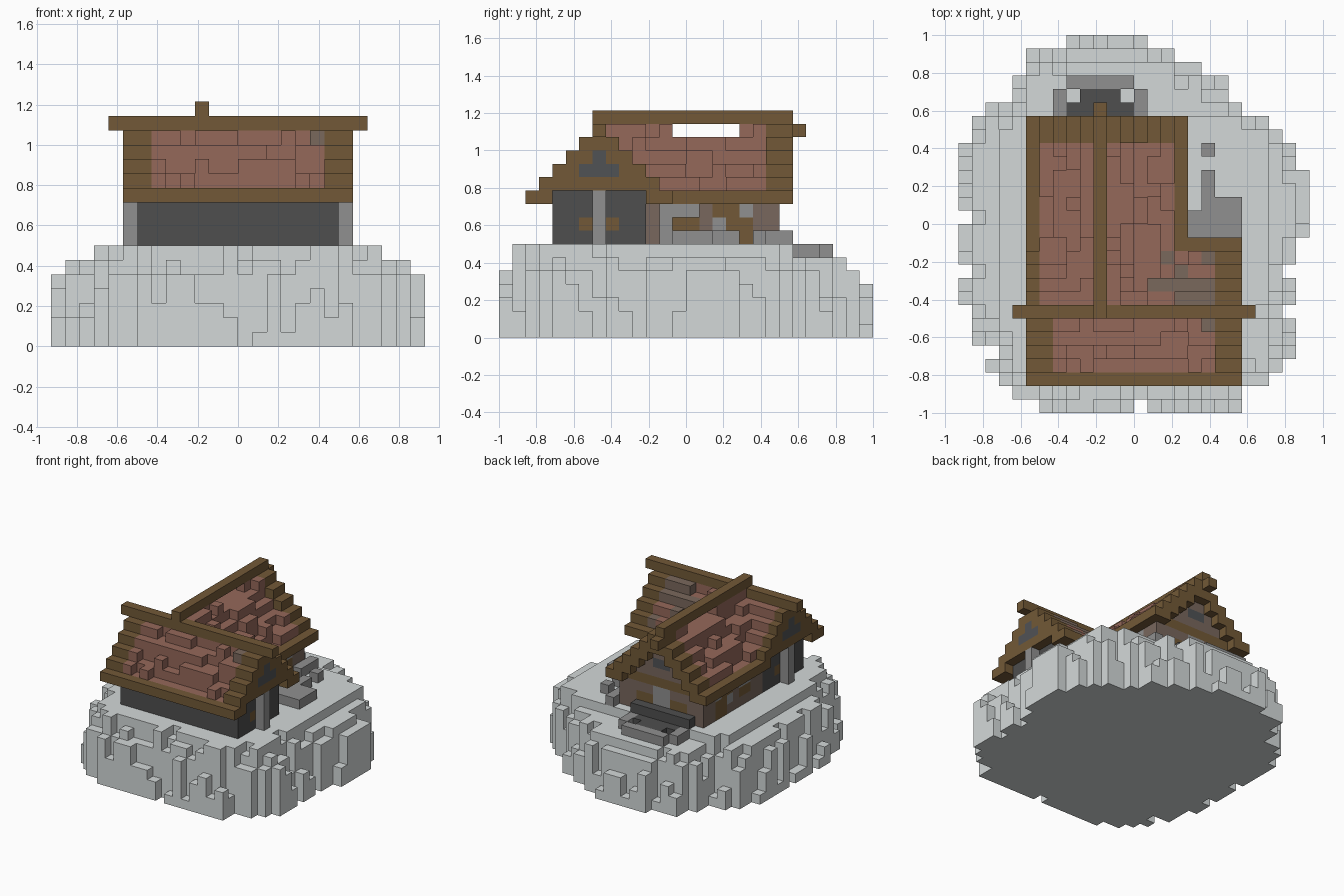
import bpy, bmesh, random
from mathutils import Vector

random.seed(4)
old = bpy.data.objects.get("Cube")
if old:
    bpy.data.objects.remove(old, do_unlink=True)

UNIT = 1 / 14  # edge of one block


def linear(c):
    return c / 12.92 if c <= 0.04045 else ((c + 0.055) / 1.055) ** 2.4


def material(name, r, g, b):
    m = bpy.data.materials.new(name)
    m.use_nodes = True
    colour = (linear(r / 255), linear(g / 255), linear(b / 255), 1)
    m.diffuse_color = colour
    m.node_tree.nodes["Principled BSDF"].inputs["Base Color"].default_value = colour
    return m


MATS = {
    "rock": material("pale rock", 212, 217, 217),
    "stone": material("grey stone", 144, 144, 144),
    "dark": material("dark stone", 78, 78, 78),
    "slate": material("slate window", 80, 82, 85),
    "wood": material("brown timber", 114, 89, 55),
    "tile": material("red tile", 149, 104, 90),
    "worn": material("worn tile", 122, 104, 92),
    "plaster": material("dull plaster", 120, 103, 93),
}
KEYS = list(MATS)
taken = set()
parts = {}


def put(part, cell, colour):
    """Place one block unless its place is already filled."""
    if cell not in taken:
        taken.add(cell)
        parts.setdefault(part, {})[cell] = colour


def box(part, xs, ys, zs, colour):
    for x in range(*xs):
        for y in range(*ys):
            for z in range(*zs):
                put(part, (x, y, z), colour)


def paint(part, cells, colour):
    for c in cells:
        if c in parts[part]:
            parts[part][c] = colour


# Rock outline: first and last block of each row, from back to front
ROWS = [(-5, 1), (-8, 3), (-8, 5), (-9, 7), (-9, 7), (-11, 8), (-12, 10),
        (-12, 11), (-13, 12), (-13, 12), (-13, 13), (-13, 13), (-13, 13),
        (-12, 13), (-13, 13), (-13, 12), (-13, 12), (-12, 11), (-13, 12),
        (-13, 12), (-12, 11), (-12, 12), (-12, 12), (-10, 12), (-11, 11),
        (-10, 10), (-9, 8), (-7, 8)]
ground = {(x, 13 - i) for i, (a, b) in enumerate(ROWS) for x in range(a, b)}
ground.discard((0, -14))


def ring(x, y):
    """Number of blocks to the cliff edge."""
    for d in range(1, 3):
        if any((x + i, y + j) not in ground for i in range(-d, d + 1)
               for j in range(-d, d + 1) if abs(i) + abs(j) <= d):
            return d
    return 3


for x, y in sorted(ground):
    top = {1: random.choice((1, 2, 3, 4, 5, 5)), 2: random.choice((5, 6, 6, 7)), 3: 7}[ring(x, y)]
    if y >= 8:
        top = min(top, 6, 17 - y)
    if abs(x + 0.5) > 10 or y == -14:
        top = min(top, 6)
    if abs(x + 0.5) > 12:
        top = min(top, 5)
    box("rock_base", (x, x + 1), (y, y + 1), (0, top), "rock")

# Ridge beams
box("ridge_beam_long", (-3, -2), (-7, 8), (16, 17), "wood")
box("ridge_beam_long", (-3, -2), (8, 9), (15, 16), "wood")
box("ridge_beam_cross", (-9, 9), (-7, -6), (15, 16), "wood")


# Two crossing stepped roofs with timber edges
def main_height(x, y):
    return 15 - abs(y + 7) if -12 <= y <= -2 else 0


def wing_height(x, y):
    return 15 - max(x + 2, -3 - x) if -7 <= y <= 7 and -8 <= x <= 3 else 0


# Worn tiles on top, and missing tiles with an open stretch under the long beam
worn = {(x, -5) for x in range(1, 6)} | {(x, -6) for x in range(3, 6)}
worn |= {(3, -4), (2, -3), (5, -3), (5, -8)}

sunken = set()
for n in range(62):
    x, y = random.randint(-7, 5), random.randint(-11, 5)
    along_x = y < -6 or x > 3
    for k in range(random.choice((1, 2, 2, 3))):
        sunken.add((x + k, y) if along_x else (x, y + k))
sunken -= worn | {(-3, y) for y in range(-6, 6)}
sunken |= {(x, y) for x in (-3, -2) for y in range(-1, 4)}

for x in range(-8, 8):
    for y in range(-12, 8):
        a, b = main_height(x, y), wing_height(x, y)
        h = max(a, b)
        if h < 10:
            continue
        if a >= b:
            edge = x == -8 or x > 5 or (x == -7 and y < -6) or y in (-12, -2)
        else:
            edge = x in (-8, 3) or y > 5
        lower = "wood" if edge else "tile"
        if edge or (x, y) not in sunken:
            put("roof", (x, y, h), "worn" if (x, y) in worn and not edge else lower)
        if h > 10:
            put("roof", (x, y, h - 1), lower)


# Walls as hollow rings
def walls(part, x0, x1, y0, y1, z0, z1, colour):
    for x in range(x0, x1):
        for y in range(y0, y1):
            if x in (x0, x1 - 1) or y in (y0, y1 - 1):
                box(part, (x, x + 1), (y, y + 1), (z0, z1), colour)


walls("main_walls", -7, 7, -10, -3, 7, 11, "dark")
for wall, out in ((-7, -8), (6, 7)):
    box("end_posts", (out, out + 1), (-7, -6), (7, 11), "stone")
    paint("main_walls", [(wall, -8, 8), (wall, -6, 8)], "wood")
    # Gable flush with the roof edge, with a stepped slate window
    for y in range(-11, -2):
        box("main_gables", (out, out + 1), (y, y + 1), (11, 15 - abs(y + 7)), "wood")
    paint("main_gables", [(out, y, 12) for y in (-8, -7, -6)] + [(out, -7, 13)], "slate")

walls("wing_walls", -7, 3, -3, 7, 7, 11, "plaster")
for x in (-7, 2):
    # Timber and stone window frames on the long sides
    paint("wing_walls", [(x, y, z) for y in (3, 4) for z in (7, 8, 9)], "wood")
    paint("wing_walls", [(x, -1, 8), (x, 0, 8), (x, 2, 9)], "wood")
    paint("wing_walls", [(x, 2, 8), (x, 4, 9), (x, -1, 9), (x, 0, 9)], "stone")
# Back wall with a stone post between timber windows
paint("wing_walls", [(x, 6, 10) for x in range(-7, 3)], "wood")
paint("wing_walls", [(x, 6, 8) for x in (-5, -4, -1, 0)], "wood")
paint("wing_walls", [(x, 6, z) for x in (-3, -2) for z in (8, 9)], "stone")
for x in range(-7, 3):
    box("wing_gable", (x, x + 1), (6, 7), (11, wing_height(x, 6) - 1), "plaster")
paint("wing_gable", [(-3, 6, 12), (-2, 6, 12)], "slate")

# Side terrace, foundation strip and rubble
box("side_terrace", (4, 8), (-1, 1), (7, 8), "stone")
box("side_terrace", (5, 8), (1, 2), (7, 8), "stone")
box("side_terrace", (5, 6), (2, 4), (7, 8), "stone")
box("side_terrace", (5, 6), (5, 6), (7, 8), "stone")
box("foundation", (3, 4), (-2, 4), (7, 8), "stone")
box("foundation", (3, 4), (5, 8), (7, 8), "stone")
box("rubble", (3, 4), (-2, 1), (9, 10), "stone")
box("rubble", (3, 4), (-2, -1), (8, 9), "stone")

# Back porch: dark floor, stone kerb, two gaps at the corners
box("back_porch", (-5, 0), (8, 9), (6, 7), "dark")
box("back_porch", (-4, -1), (9, 10), (6, 7), "dark")
box("back_porch", (-5, 0), (10, 11), (6, 7), "stone")
box("back_porch", (-6, -5), (8, 10), (6, 7), "stone")
box("back_porch", (0, 1), (8, 10), (6, 7), "stone")
box("back_porch", (-6, 1), (7, 8), (7, 8), "dark")

# Mesh every part, keeping only exposed block faces
SIDES = [Vector(s) for s in ((1, 0, 0), (-1, 0, 0), (0, 1, 0), (0, -1, 0), (0, 0, 1), (0, 0, -1))]
for name, cells in parts.items():
    bm = bmesh.new()
    for cell, colour in cells.items():
        middle = Vector(cell) + Vector((0.5, 0.5, 0.5))
        for n in SIDES:
            if tuple(int(c + d) for c, d in zip(cell, n)) in taken:
                continue
            u = Vector((n.y, n.z, n.x))
            v = n.cross(u)
            corners = [middle + (n + u * i + v * j) / 2 for i, j in ((-1, -1), (1, -1), (1, 1), (-1, 1))]
            face = bm.faces.new([bm.verts.new(p * UNIT) for p in corners])
            under_roof = name == "roof" and n.z < 0
            face.material_index = KEYS.index("wood" if under_roof else colour)
    bmesh.ops.remove_doubles(bm, verts=bm.verts, dist=UNIT / 100)
    mesh = bpy.data.meshes.new(name)
    bm.to_mesh(mesh)
    bm.free()
    for m in MATS.values():
        mesh.materials.append(m)
    bpy.context.collection.objects.link(bpy.data.objects.new(name, mesh))
